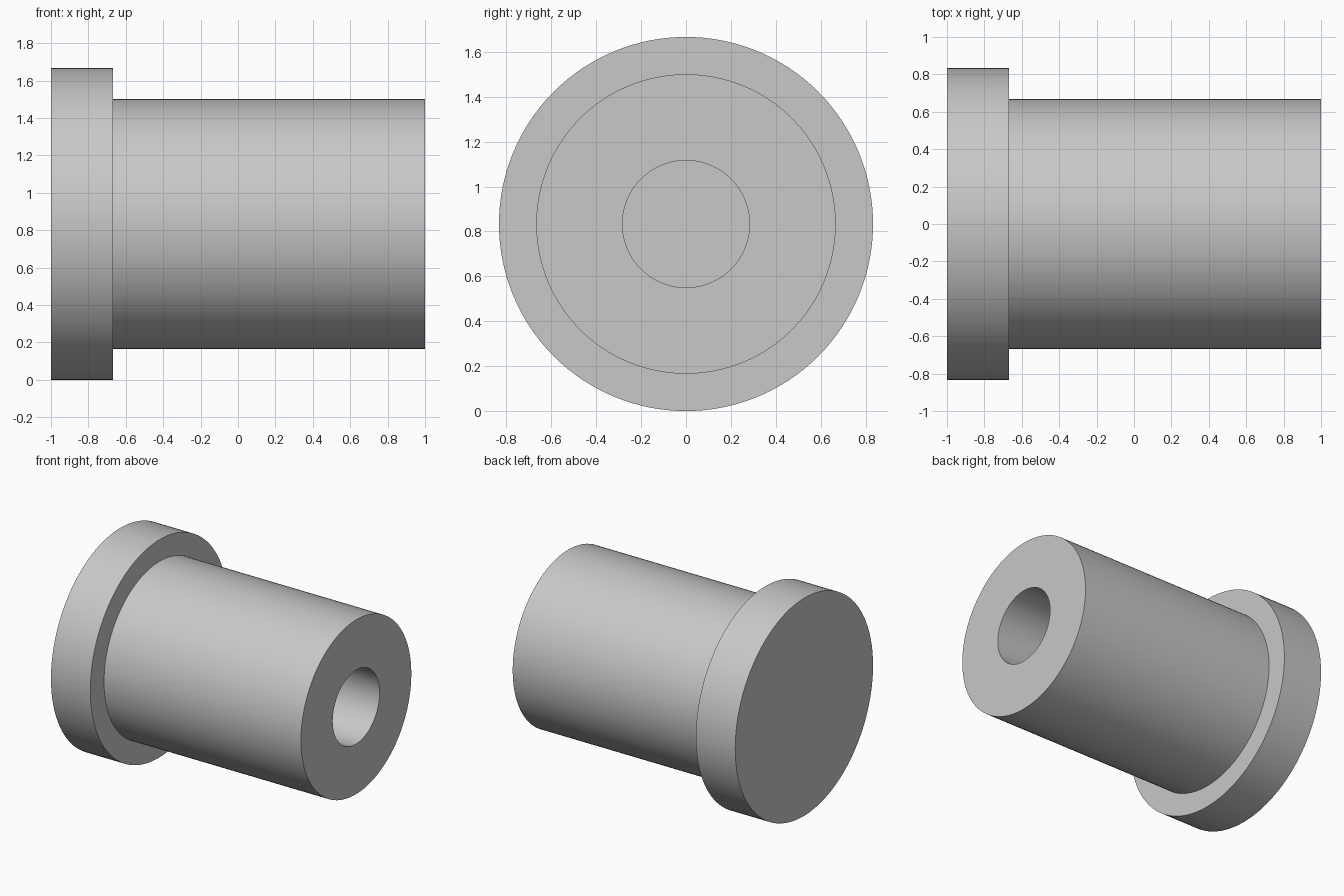
import bpy
import bmesh
from math import radians
from mathutils import Matrix, Vector

cube = bpy.data.objects.get("Cube")
if cube:
    bpy.data.objects.remove(cube, do_unlink=True)

SEGMENTS = 128
AXIS_Z = 0.833

# Plain grey metal
grey = bpy.data.materials.new("grey metal")
grey.use_nodes = True
colour = (0.58, 0.58, 0.58, 1)
grey.diffuse_color = colour
grey.node_tree.nodes["Principled BSDF"].inputs["Base Color"].default_value = colour

# Half section (x, radius): flange, shank, then the blind bore
profile = [(-1, 0), (-1, 0.833), (-0.667, 0.833), (-0.667, 0.667),
           (1, 0.667), (1, 0.283), (-0.667, 0.283), (-0.667, 0)]


def lathe(name, section):
    """Revolve a half section around the x axis."""
    bm = bmesh.new()
    rings = []
    for x, r in section:
        if r == 0:
            rings.append([bm.verts.new((x, 0, 0))])
        else:
            rings.append([bm.verts.new(Matrix.Rotation(radians(360 * i / SEGMENTS), 3, "X")
                                       @ Vector((x, 0, r))) for i in range(SEGMENTS)])
    for a, b in zip(rings, rings[1:]):
        if len(a) == 1:
            bm.faces.new(b)
        elif len(b) == 1:
            bm.faces.new(a)
        else:
            for i in range(SEGMENTS):
                j = (i + 1) % SEGMENTS
                bm.faces.new((a[i], a[j], b[j], b[i]))
    # Centre points are only markers for the end caps
    bmesh.ops.delete(bm, geom=[v for v in bm.verts if not v.link_faces], context="VERTS")
    bmesh.ops.recalc_face_normals(bm, faces=bm.faces)
    mesh = bpy.data.meshes.new(name)
    bm.to_mesh(mesh)
    bm.free()
    mesh.materials.append(grey)
    obj = bpy.data.objects.new(name, mesh)
    bpy.context.collection.objects.link(obj)
    return obj


bushing = lathe("flanged_bushing", profile)
bushing.location.z = AXIS_Z

# Smooth walls with sharp rims
bpy.ops.object.select_all(action="DESELECT")
bushing.select_set(True)
bpy.context.view_layer.objects.active = bushing
bpy.ops.object.shade_smooth_by_angle(angle=radians(30))
